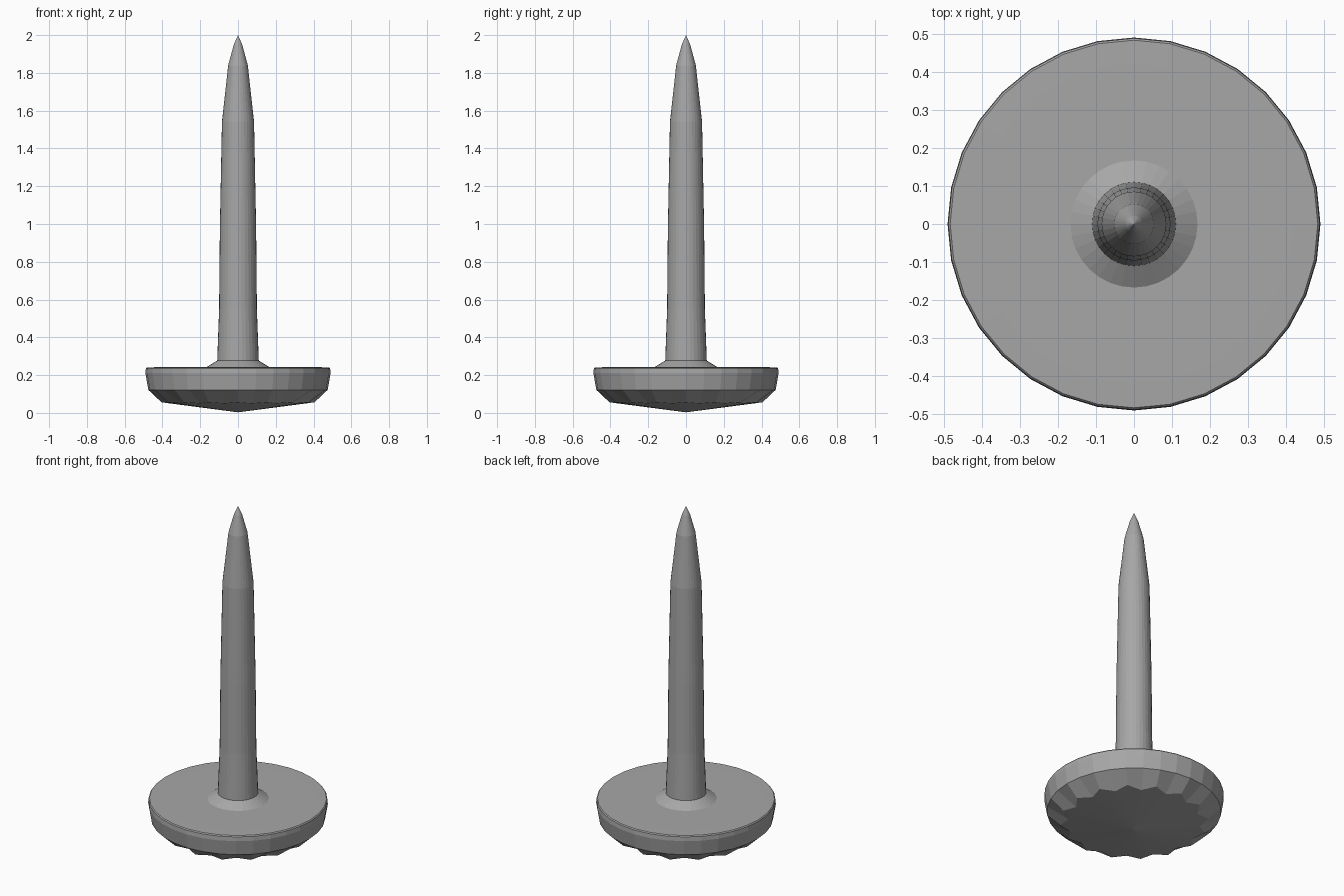
import bpy, bmesh
from math import cos, sin, tau

if "Cube" in bpy.data.objects:
    bpy.data.objects.remove(bpy.data.objects["Cube"])

SIDES = 32


def lathe(name, profile):
    """Revolve (radius, z) points; a third value offsets every other vertex of that ring."""
    bm = bmesh.new()
    rings = []
    for r, z, *alt in profile:
        if r == 0:
            rings.append([bm.verts.new((0, 0, z))] * SIDES)
            continue
        ring = []
        for i in range(SIDES):
            dr, dz = alt[0] if alt and i % 2 else (0, 0)
            a = tau * i / SIDES
            ring.append(bm.verts.new(((r + dr) * cos(a), (r + dr) * sin(a), z + dz)))
        rings.append(ring)
    for lo, hi in zip(rings, rings[1:]):
        for i in range(SIDES):
            j = (i + 1) % SIDES
            bm.faces.new(dict.fromkeys((lo[i], lo[j], hi[j], hi[i])))
    bmesh.ops.recalc_face_normals(bm, faces=bm.faces)
    mesh = bpy.data.meshes.new(name)
    bm.to_mesh(mesh)
    bm.free()
    obj = bpy.data.objects.new(name, mesh)
    bpy.context.collection.objects.link(obj)
    return obj


# Domed head with a scalloped lower edge, the flared collar, and the tapered pin
nail = lathe("nail", [
    (0, 0.003),
    (0.405, 0.056, (-0.045, -0.006)),
    (0.475, 0.122),
    (0.49, 0.21),
    (0.488, 0.235),
    (0.483, 0.241),
    (0.42, 0.242),
    (0.167, 0.242),
    (0.11, 0.277),
    (0.10, 0.55),
    (0.096, 0.98),
    (0.085, 1.54),
    (0.052, 1.84),
    (0.022, 1.95),
    (0, 2.0),
])

# Dark grey metal
metal = bpy.data.materials.new("dark_metal")
metal.diffuse_color = (0.386, 0.386, 0.386, 1)
metal.use_nodes = True
metal.node_tree.nodes["Principled BSDF"].inputs["Base Color"].default_value = metal.diffuse_color
nail.data.materials.append(metal)
